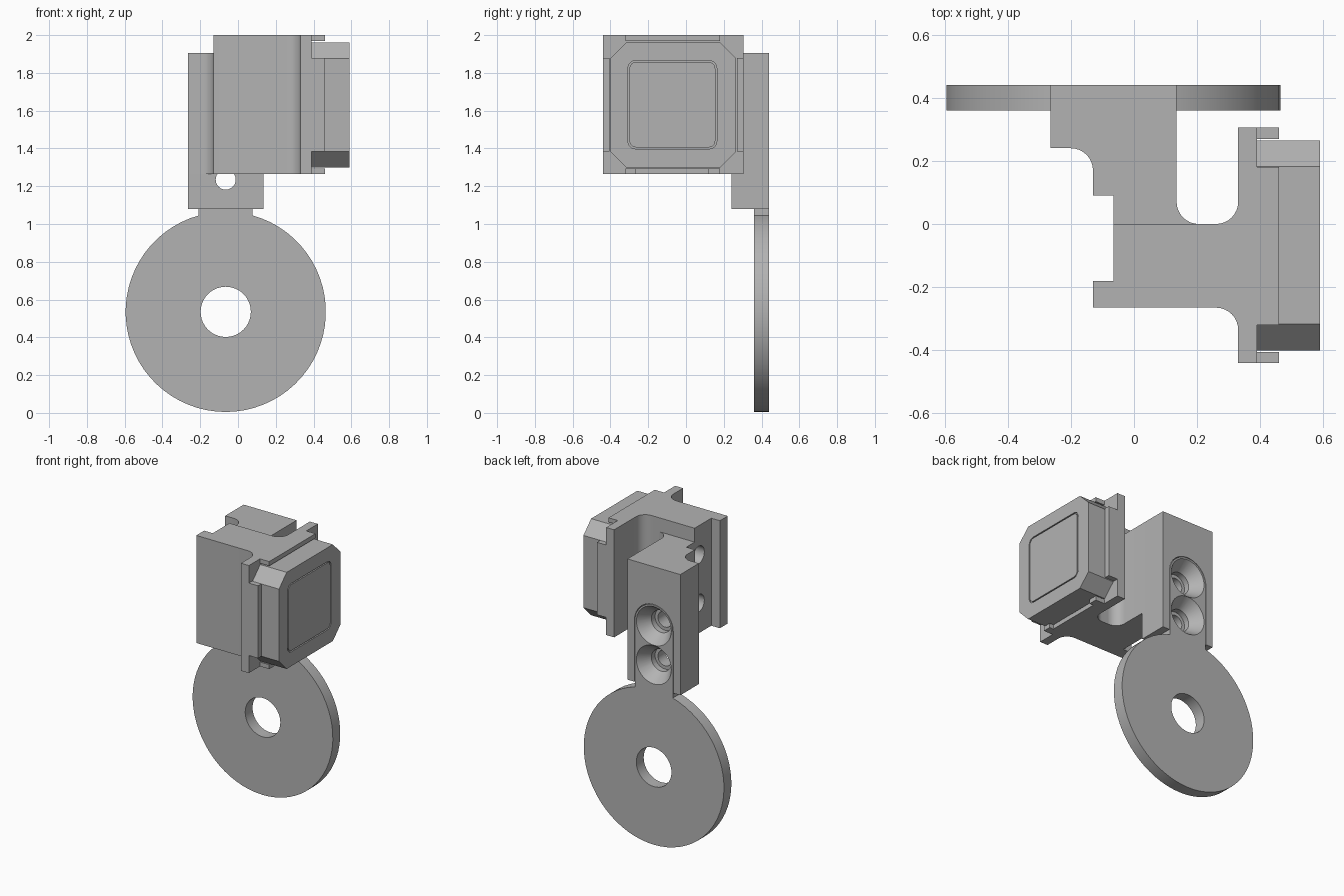
import bpy, bmesh, math
from mathutils import Matrix, Vector

cube = bpy.data.objects.get("Cube")
if cube:
    bpy.data.objects.remove(cube, do_unlink=True)

grey = bpy.data.materials.new("plain grey")
grey.use_nodes = True
tone = (0.45, 0.45, 0.45, 1)
grey.diffuse_color = tone
grey.node_tree.nodes["Principled BSDF"].inputs["Base Color"].default_value = tone


def finish(name, bm):
    bmesh.ops.recalc_face_normals(bm, faces=bm.faces)
    mesh = bpy.data.meshes.new(name)
    bm.to_mesh(mesh)
    bm.free()
    mesh.materials.append(grey)
    ob = bpy.data.objects.new(name, mesh)
    bpy.context.collection.objects.link(ob)
    return ob


def rounded(corners, steps=8):
    """Turn (a, b) or (a, b, radius) right-angle corners into an outline."""
    out = []
    for i, c in enumerate(corners):
        p = Vector(c[:2])
        if len(c) == 2:
            out.append(p)
            continue
        r = c[2]
        d1 = (Vector(corners[i - 1][:2]) - p).normalized()
        d2 = (Vector(corners[(i + 1) % len(corners)][:2]) - p).normalized()
        centre = p + (d1 + d2) * r
        for k in range(steps + 1):
            t = math.pi / 2 * k / steps
            out.append(centre - r * (math.cos(t) * d2 + math.sin(t) * d1))
    return out


def prism(name, outline, axis, lo, hi):
    place = {"x": lambda a, b, h: (h, a, b),
             "y": lambda a, b, h: (a, h, b),
             "z": lambda a, b, h: (a, b, h)}[axis]
    bm = bmesh.new()
    face = bm.faces.new([bm.verts.new(place(a, b, lo)) for a, b in outline])
    ext = bmesh.ops.extrude_face_region(bm, geom=[face])["geom"]
    shift = Vector(place(0, 0, hi - lo))
    bmesh.ops.translate(bm, vec=shift, verts=[v for v in ext if isinstance(v, bmesh.types.BMVert)])
    return finish(name, bm)


def rect(a0, a1, b0, b1, r=None):
    pts = [(a0, b0), (a1, b0), (a1, b1), (a0, b1)]
    return rounded([p + (r,) for p in pts]) if r else pts


def arc(cx, cz, r, start, end, n):
    return [(cx + r * math.cos(start + (end - start) * k / n),
             cz + r * math.sin(start + (end - start) * k / n)) for k in range(n + 1)]


def frustum(x, z, r_front, r_back, y0, y1):
    """Round cutter running along y."""
    bm = bmesh.new()
    bmesh.ops.create_cone(bm, cap_ends=True, segments=40, radius1=r_back, radius2=r_front, depth=y1 - y0,
                          matrix=Matrix.Translation((x, (y0 + y1) / 2, z)) @ Matrix.Rotation(math.pi / 2, 4, "X"))
    return finish("cutter", bm)


def combine(target, tool, operation="DIFFERENCE"):
    mod = target.modifiers.new("bool", "BOOLEAN")
    mod.operation, mod.solver, mod.object = operation, "EXACT", tool
    bpy.context.view_layer.objects.active = target
    bpy.ops.object.modifier_apply(modifier=mod.name)
    bpy.data.objects.remove(tool, do_unlink=True)


BOTTOM, TOP, MOUNT_TOP = 1.265, 2.0, 1.905
HOLE_X, HOLES_Z = -0.065, (1.235, 1.5)

# Carrier: notched body with filleted flange
carrier = prism("carrier", rounded([
    (-0.13, -0.265), (0.33, -0.265, 0.07), (0.33, -0.44), (0.39, -0.44), (0.39, 0.305),
    (0.33, 0.305), (0.33, 0, 0.07), (-0.065, 0), (-0.065, -0.18), (-0.13, -0.18)]), "z", BOTTOM, TOP)

# Mount: tall back block with a shorter web reaching the carrier
mount = prism("mount", rect(-0.265, 0.135, 1.08, MOUNT_TOP), "y", 0.24, 0.44)
web = prism("web", rounded([
    (-0.265, 0.3), (-0.265, 0.24), (-0.13, 0.24, 0.07), (-0.13, 0.09), (-0.065, 0.09),
    (-0.065, 0), (0.2, 0)]) + rounded([(0.3, 0), (0.135, 0, 0.07), (0.135, 0.3)])[1:],
    "z", BOTTOM, MOUNT_TOP)
combine(mount, web, "UNION")


# Disc plate with a neck that seats in a slot of the mount
def plate_outline(half):
    gap = math.asin(half / 0.53)
    ring = arc(HOLE_X, 0.535, 0.53, math.pi / 2 + gap, math.pi * 2.5 - gap, 60)
    return ring + arc(HOLE_X, HOLES_Z[1], half, 0, math.pi, 24)


plate = prism("disc_plate", plate_outline(0.143), "y", 0.36, 0.44)
combine(plate, frustum(HOLE_X, 0.535, 0.133, 0.133, 0.3, 0.5))
combine(mount, prism("slot", plate_outline(0.147), "y", 0.36, 0.5))

# Countersunk screw holes through plate and mount
for z in HOLES_Z:
    for part in (plate, mount):
        for r_front, r_back, y0, y1 in ((0.068, 0.139, 0.35, 0.45), (0.075, 0.075, 0.32, 0.38),
                                        (0.053, 0.053, 0.1, 0.4)):
            combine(part, frustum(HOLE_X, z, r_front, r_back, y0, y1))

# Blind side holes in the notch
for z in (1.47, 1.8):
    for part in (carrier, mount):
        combine(part, prism("bore", arc(-0.045, z, 0.06, 0, math.tau * 31 / 32, 31), "x", -0.2, 0.08))

# Rails framing the cap
rails = [("front_rail", rect(-0.44, -0.405, 1.385, 1.88)), ("back_rail", rect(0.27, 0.305, 1.385, 1.88)),
         ("top_rail", rect(-0.32, 0.18, 1.97, TOP)), ("bottom_rail", rect(-0.32, 0.18, BOTTOM, 1.295))]
rail_obs = [prism(n, o, "x", 0.39, 0.46) for n, o in rails]
combine(rail_obs[3], prism("gap", rect(-0.265, 0.12, 1.2, 1.35), "x", 0.43, 0.5))

# Cap: block with cut corners and a fine rounded groove
y0, y1, z0, z1, c = -0.4, 0.265, 1.3, 1.96, 0.083
cap = prism("cap", [(y0 + c, z0), (y1 - c, z0), (y1, z0 + c), (y1, z1 - c),
                    (y1 - c, z1), (y0 + c, z1), (y0, z1 - c), (y0, z0 + c)], "x", 0.39, 0.59)
groove = prism("groove", rect(-0.307, 0.163, 1.398, 1.865, 0.04), "x", 0.58, 0.62)
combine(groove, prism("island", rect(-0.299, 0.155, 1.406, 1.857, 0.034), "x", 0.5, 0.7))
combine(cap, groove)

# Smooth the round surfaces and keep hard edges
for ob in (carrier, mount, plate, cap):
    bpy.ops.object.select_all(action="DESELECT")
    ob.select_set(True)
    bpy.context.view_layer.objects.active = ob
    bpy.ops.object.shade_smooth_by_angle(angle=math.radians(30))
